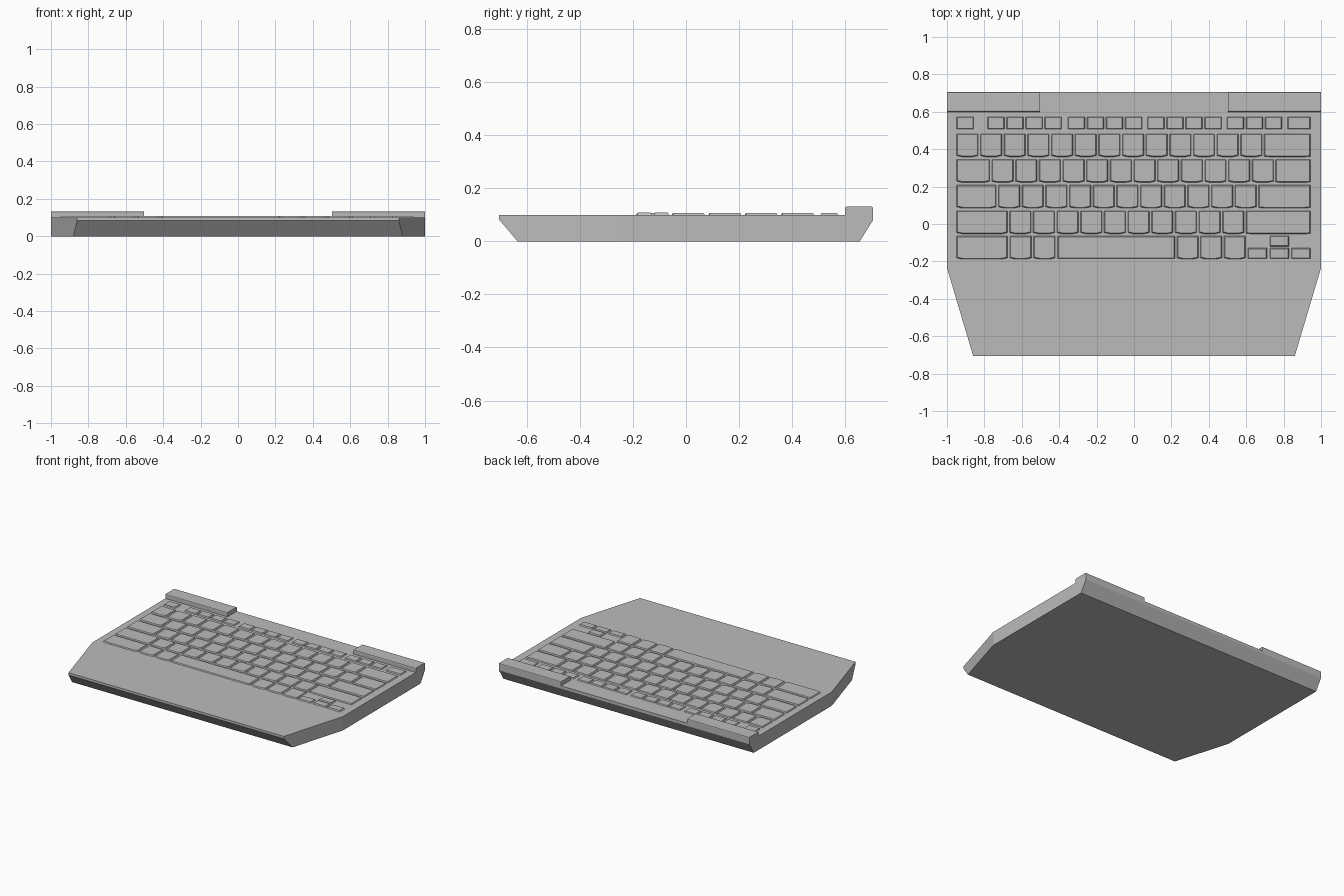
import bpy
import bmesh
from mathutils import Vector

cube = bpy.data.objects.get("Cube")
if cube:
    bpy.data.objects.remove(cube, do_unlink=True)

grey = bpy.data.materials.new("plain grey")
grey.use_nodes = True
COLOUR = (0.5, 0.5, 0.5, 1)
grey.diffuse_color = COLOUR
grey.node_tree.nodes["Principled BSDF"].inputs["Base Color"].default_value = COLOUR

DECK = 0.10


def make_object(name, bm):
    bmesh.ops.recalc_face_normals(bm, faces=bm.faces)
    mesh = bpy.data.meshes.new(name)
    bm.to_mesh(mesh)
    bm.free()
    mesh.materials.append(grey)
    obj = bpy.data.objects.new(name, mesh)
    bpy.context.collection.objects.link(obj)
    return obj


def add_prism(bm, lower, upper, z0, z1):
    """Join two outlines with the same number of points into a solid."""
    a = [bm.verts.new((x, y, z0)) for x, y in lower]
    b = [bm.verts.new((x, y, z1)) for x, y in upper]
    bm.faces.new(a[::-1])
    bm.faces.new(b)
    for i in range(len(a)):
        j = (i + 1) % len(a)
        bm.faces.new((a[i], a[j], b[j], b[i]))


# Case: plan outline raised to the deck, underside trimmed front and back
half = [(0.86, -0.705), (1, -0.235), (1, 0.705)]
outline = half + [(-x, y) for x, y in reversed(half)]
bm = bmesh.new()
add_prism(bm, outline, outline, 0, DECK)
for y_top, z_top, y_bottom in ((-0.705, 0.083, -0.635), (0.705, 0.08, 0.655)):
    side = 1 if y_top > 0 else -1
    normal = Vector((0, side * z_top, -abs(y_top - y_bottom)))
    cut = bmesh.ops.bisect_plane(
        bm, geom=bm.verts[:] + bm.edges[:] + bm.faces[:],
        plane_co=(0, y_bottom, 0), plane_no=normal, clear_outer=True)
    rim = [e for e in cut["geom_cut"] if isinstance(e, bmesh.types.BMEdge)]
    bmesh.ops.edgeloop_fill(bm, edges=rim)
make_object("case", bm)

# Raised blocks at the two rear corners
for name, side in (("left_rear_block", 1), ("right_rear_block", -1)):
    bm = bmesh.new()
    xs = sorted((side * 0.503, side * 1.0))
    rect = [(xs[0], 0.6), (xs[1], 0.6), (xs[1], 0.705), (xs[0], 0.705)]
    add_prism(bm, rect, rect, DECK - 0.004, 0.131)
    top = [e for e in bm.edges
           if all(v.co.z > 0.12 for v in e.verts)
           and abs(e.verts[0].co.y - e.verts[1].co.y) < 0.01]
    bmesh.ops.bevel(bm, geom=top, offset=0.006, segments=2, profile=0.5,
                    affect='EDGES')
    make_object(name, bm)


# Keys: tapered caps, most with a softly bowed front edge
def key_outline(x0, x1, y0, y1, bow, inset):
    x0, x1, y0, y1 = x0 + inset, x1 - inset, y0 + inset, y1 - inset
    c = min(0.3 * (x1 - x0), 0.03)
    return [(x0, y0 + bow), (x0 + c, y0), (x1 - c, y0), (x1, y0 + bow),
            (x1, y1), (x0, y1)]


def add_key(bm, x0, x1, y0, y1, bow=0.007, top=0.107):
    add_prism(bm, key_outline(x0, x1, y0, y1, bow, 0),
              key_outline(x0, x1, y0, y1, bow, 0.006), DECK - 0.003, top)


LEFT, RIGHT, PITCH, GAP = -0.95, 0.945, 0.1265, 0.008

# Letter rows: front y, end of the first key, number of regular keys
rows = {
    "number_row": (0.357, LEFT + PITCH, 12),
    "upper_letter_row": (0.22, -0.762, 12),
    "middle_letter_row": (0.083, -0.727, 11),
    "lower_letter_row": (-0.055, -0.667, 10),
}
for name, (y, start, count) in rows.items():
    bm = bmesh.new()
    add_key(bm, LEFT, start - GAP, y, y + 0.127)
    for i in range(count):
        x = start + i * PITCH
        add_key(bm, x, x + PITCH - GAP, y, y + 0.127)
    add_key(bm, start + count * PITCH, RIGHT, y, y + 0.127, bow=0.003)
    make_object(name, bm)

# Function row, in spaced groups
bm = bmesh.new()
for start, count in ((LEFT, 1), (-0.785, 4), (-0.355, 4), (0.07, 4), (0.495, 3)):
    for i in range(count):
        x = start + i * 0.102
        add_key(bm, x, x + 0.094, 0.505, 0.575, bow=0)
add_key(bm, 0.82, RIGHT, 0.505, 0.575, bow=0)
make_object("function_row", bm)

# Bottom row with the modifier keys
bm = bmesh.new()
add_key(bm, LEFT, -0.675, -0.19, -0.063)
for x in (-0.665, -0.538, 0.228, 0.353, 0.48):
    add_key(bm, x, x + 0.118, -0.19, -0.063)
make_object("modifier_keys", bm)

bm = bmesh.new()
add_key(bm, -0.41, 0.22, -0.187, -0.063, bow=0)
make_object("space_bar", bm)

# Arrow cluster of half-height keys
bm = bmesh.new()
for x, y in ((0.607, -0.187), (0.725, -0.187), (0.84, -0.187), (0.725, -0.122)):
    add_key(bm, x, x + 0.105, y, y + 0.06, bow=0, top=0.108)
make_object("arrow_keys", bm)
